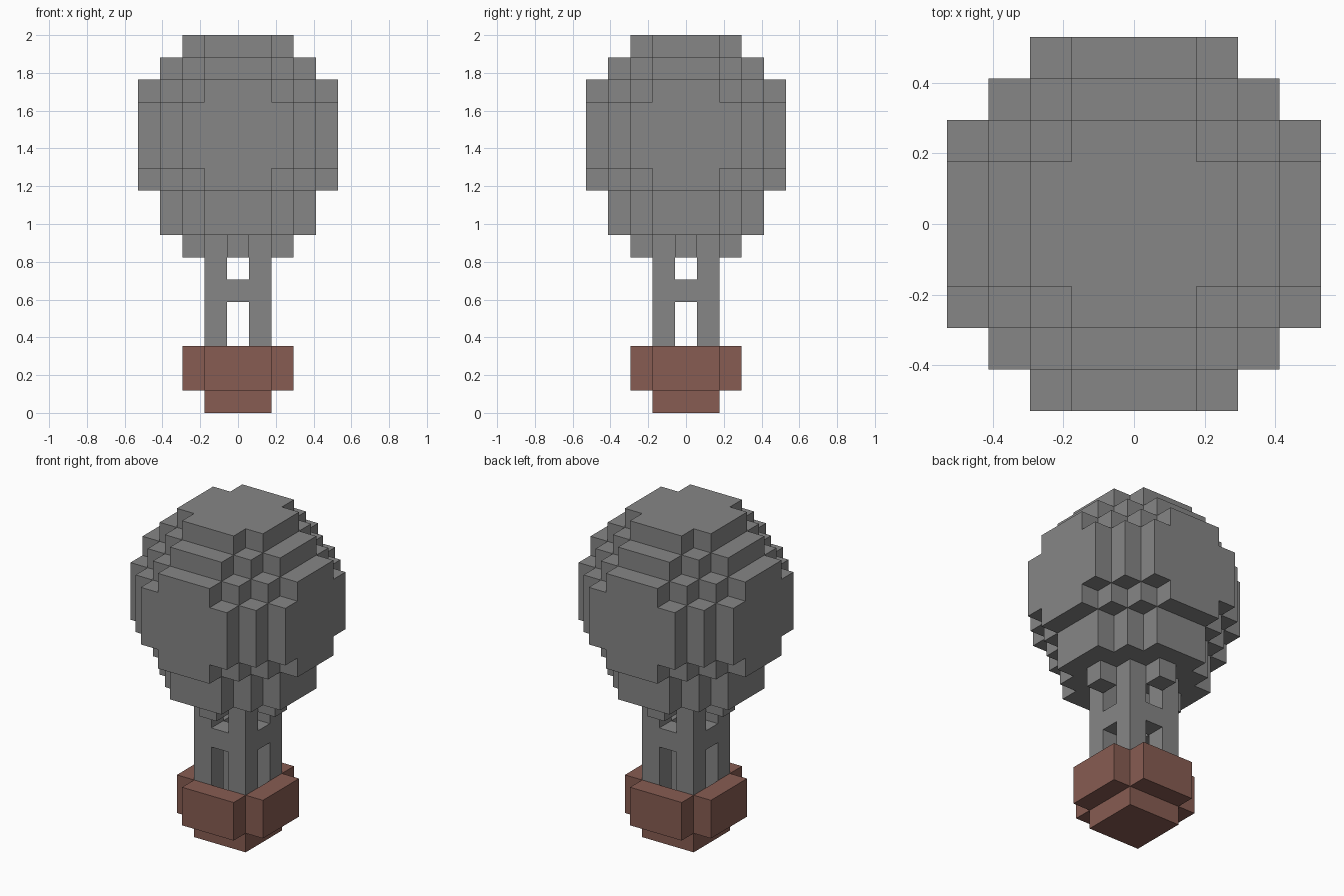
import bpy
import bmesh
from mathutils import Vector

if "Cube" in bpy.data.objects:
    bpy.data.objects.remove(bpy.data.objects["Cube"], do_unlink=True)

UNIT = 2 / 17  # edge of one block; the model is 17 blocks tall


def material(name, rgb):
    mat = bpy.data.materials.new(name)
    mat.use_nodes = True
    mat.diffuse_color = (*rgb, 1)
    mat.node_tree.nodes["Principled BSDF"].inputs["Base Color"].default_value = (*rgb, 1)
    return mat


def block_object(name, cells, mat):
    """Make one mesh from block cells (x, y centred, z from the ground), outer faces only."""
    bm = bmesh.new()
    corners = {}

    def vert(p):
        key = tuple(round(2 * c) for c in p)
        if key not in corners:
            corners[key] = bm.verts.new(p * UNIT)
        return corners[key]

    for cell in cells:
        centre = Vector(cell) + Vector((0, 0, 0.5))
        for axis in range(3):
            for sign in (-1, 1):
                step = [0, 0, 0]
                step[axis] = sign
                if tuple(c + s for c, s in zip(cell, step)) in cells:
                    continue
                n = Vector(step) / 2
                u = Vector((0, 0, 0))
                u[(axis + 1) % 3] = 0.5
                v = n.cross(u) * 2
                bm.faces.new([vert(centre + n + a * u + b * v)
                              for a, b in ((-1, -1), (1, -1), (1, 1), (-1, 1))])
    # Merge the coplanar squares into large flat faces
    bmesh.ops.dissolve_limit(bm, angle_limit=0.01, verts=bm.verts[:], edges=bm.edges[:])
    mesh = bpy.data.meshes.new(name)
    bm.to_mesh(mesh)
    bm.free()
    mesh.materials.append(mat)
    obj = bpy.data.objects.new(name, mesh)
    bpy.context.collection.objects.link(obj)
    return obj


def layer(half, z0, z1, keep):
    span = range(-half, half + 1)
    return {(x, y, z) for x in span for y in span for z in range(z0, z1)
            if keep(abs(x), abs(y))}


grey = material("Envelope grey", (0.24, 0.24, 0.24))
brown = material("Basket brown", (0.242, 0.107, 0.084))

# Basket: square floor with four outset walls
floor = layer(1, 0, 1, lambda x, y: True)
walls = layer(2, 1, 3, lambda x, y: max(x, y) == 2 and min(x, y) < 2)
block_object("basket", floor | walls, brown)

# Four corner posts tied together by a square ring
posts = layer(1, 1, 8, lambda x, y: x == y == 1)
ring = layer(1, 5, 6, lambda x, y: max(x, y) == 1)
block_object("posts_and_ring", posts | ring, grey)

# Envelope: stepped ball with its lowest layer repeated, and four tabs under it
envelope = set()
for z in range(9, 17):
    k = z - 12
    envelope |= layer(4, z, z + 1, lambda x, y: x * x + y * y + k * k <= 21)
envelope |= {(x, y, 8) for x, y, z in envelope if z == 9}
envelope |= layer(2, 7, 8, lambda x, y: x + y == 2 and x != y)
block_object("envelope", envelope, grey)
